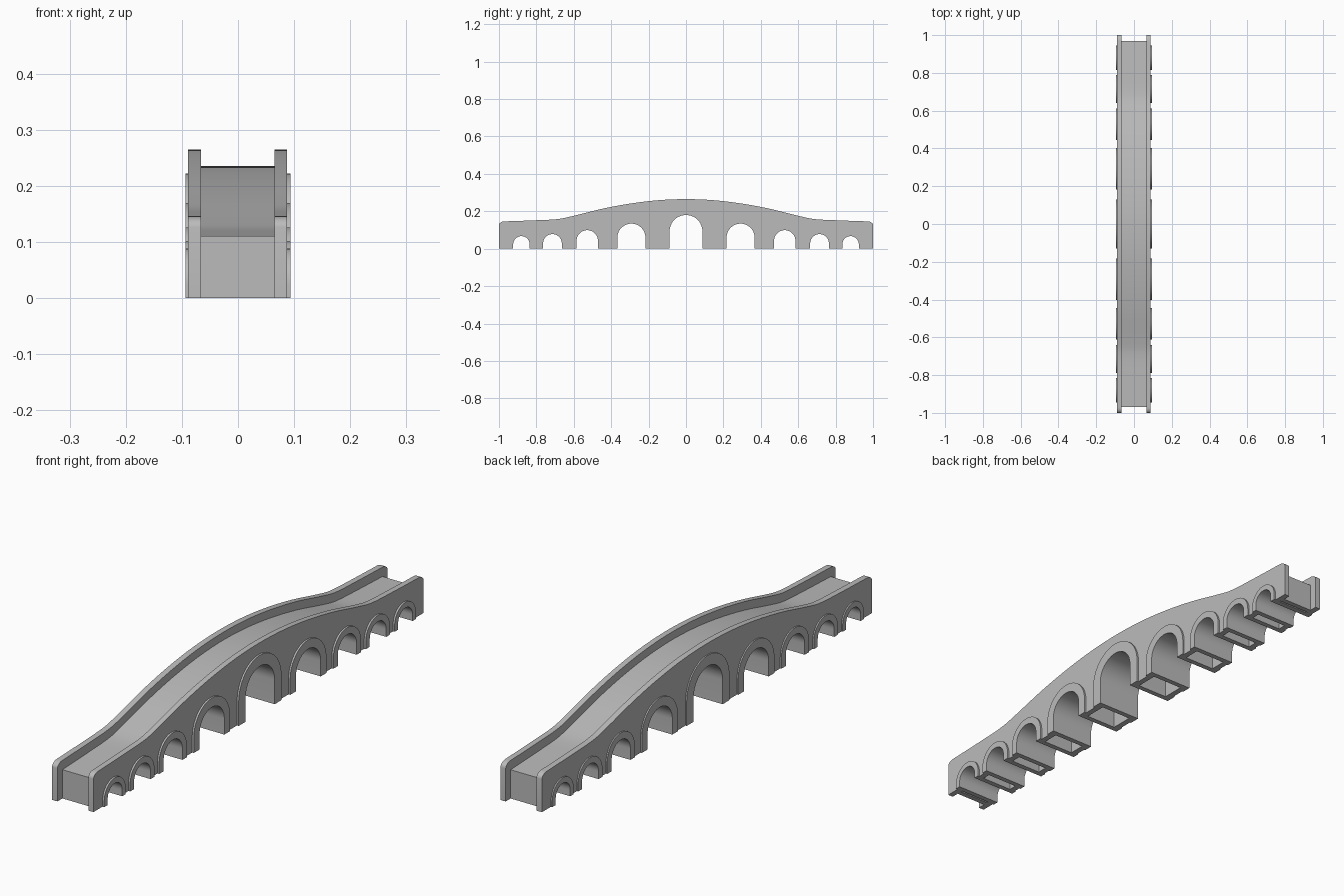
import bpy, bmesh, math
from mathutils import Vector

if "Cube" in bpy.data.objects:
    bpy.data.objects.remove(bpy.data.objects["Cube"], do_unlink=True)

stone = bpy.data.materials.new("grey stone")
stone.use_nodes = True
colour = (0.5, 0.5, 0.5, 1)
stone.diffuse_color = colour
stone.node_tree.nodes["Principled BSDF"].inputs["Base Color"].default_value = colour

# Arches: centre, half width, crown height, trim width
HALF = [(0.292, 0.075, 0.134, 0.035), (0.528, 0.057, 0.099, 0.027),
        (0.714, 0.05, 0.078, 0.024), (0.88, 0.044, 0.067, 0.021)]
ARCHES = ([(-c, h, t, w) for c, h, t, w in reversed(HALF)]
          + [(0, 0.088, 0.18, 0.042)] + HALF)
WALLS = {"right": (-0.089, -0.066), "left": (0.065, 0.087)}
TRIM_X = 0.094
DECK_END = 0.97

# Half of the humped parapet line, from the crown to the end
CREST = [(0, 0.265), (0.15, 0.259), (0.3, 0.241), (0.45, 0.213),
         (0.6, 0.176), (0.68, 0.159), (0.8, 0.152), (0.97, 0.146)]


def crest_points(steps=5):
    """Smooth, symmetric crest line running from -y to +y."""
    keys = [Vector(p) for p in CREST]
    keys = [Vector((-keys[1].x, keys[1].y))] + keys + [keys[-1] * 2 - keys[-2]]
    half = []
    for a, b, c, d in zip(keys, keys[1:], keys[2:], keys[3:]):
        slope_b = (c.y - a.y) / (c.x - a.x)
        slope_c = (d.y - b.y) / (d.x - b.x)
        span = c.x - b.x
        for i in range(steps):
            t = i / steps
            s = t * t * (3 - 2 * t)
            z = (b.y * (1 - s) + c.y * s + span * slope_b * t * (1 - t) ** 2
                 - span * slope_c * t * t * (1 - t))
            half.append((b.x + span * t, z))
    half.append(CREST[-1])
    return [(-y, z) for y, z in reversed(half[1:])] + half


def arch_points(c, h, top, grow=0.0, n=24):
    """Round-headed opening from its -y foot to its +y foot."""
    r = h + grow
    spring = top - h
    head = [(c - r * math.cos(math.pi * i / n), spring + r * math.sin(math.pi * i / n))
            for i in range(n + 1)]
    return [(c - r, 0)] + head + [(c + r, 0)]


def extrude(name, outline, x0, x1):
    """Solid made from a y-z outline swept along x."""
    bm = bmesh.new()
    face = bm.faces.new([bm.verts.new((x0, y, z)) for y, z in outline])
    swept = bmesh.ops.extrude_face_region(bm, geom=[face])["geom"]
    bmesh.ops.translate(bm, vec=(x1 - x0, 0, 0),
                        verts=[v for v in swept if isinstance(v, bmesh.types.BMVert)])
    bmesh.ops.recalc_face_normals(bm, faces=bm.faces)
    mesh = bpy.data.meshes.new(name)
    bm.to_mesh(mesh)
    bm.free()
    mesh.materials.append(stone)
    obj = bpy.data.objects.new(name, mesh)
    bpy.context.collection.objects.link(obj)
    bpy.ops.object.select_all(action="DESELECT")
    obj.select_set(True)
    bpy.context.view_layer.objects.active = obj
    bpy.ops.object.shade_smooth_by_angle(angle=math.radians(30))
    return obj


crest = crest_points()

# Side walls with rounded upper corners and arched notches
corner = [(DECK_END + 0.03 * math.sin(a), 0.126 + 0.02 * math.cos(a))
          for a in (math.pi / 2 * i / 6 for i in range(1, 7))]
wall = [(-1, 0)] + [(-y, z) for y, z in reversed(corner)] + crest + corner + [(1, 0)]
for arch in reversed(ARCHES):
    wall += reversed(arch_points(*arch[:3]))
for side, (x0, x1) in WALLS.items():
    extrude(side + "_wall", wall, x0, x1)

# Road deck and the closing slab at each end
inner = (WALLS["right"][1], WALLS["left"][0])
road = [(y, z - 0.03 - 0.006 * abs(y)) for y, z in crest]
extrude("road_deck", road + [(y, z - 0.028) for y, z in reversed(road)], *inner)
for name, s in (("front_end_slab", -1), ("back_end_slab", 1)):
    a, b = s * DECK_END, s * (DECK_END - 0.02)
    extrude(name, [(a, 0), (a, road[0][1]), (b, road[0][1]), (b, 0)], *inner)

# Vault lining and raised trim of every arch
for i, (c, h, top, width) in enumerate(ARCHES, 1):
    opening = arch_points(c, h, top)

    def band(grow):
        return opening + arch_points(c, h, top, grow)[::-1]

    extrude(f"vault_lining_{i}", band(0.02), *inner)
    extrude(f"right_arch_trim_{i}", band(width), -TRIM_X, WALLS["right"][0])
    extrude(f"left_arch_trim_{i}", band(width), WALLS["left"][1], TRIM_X)
